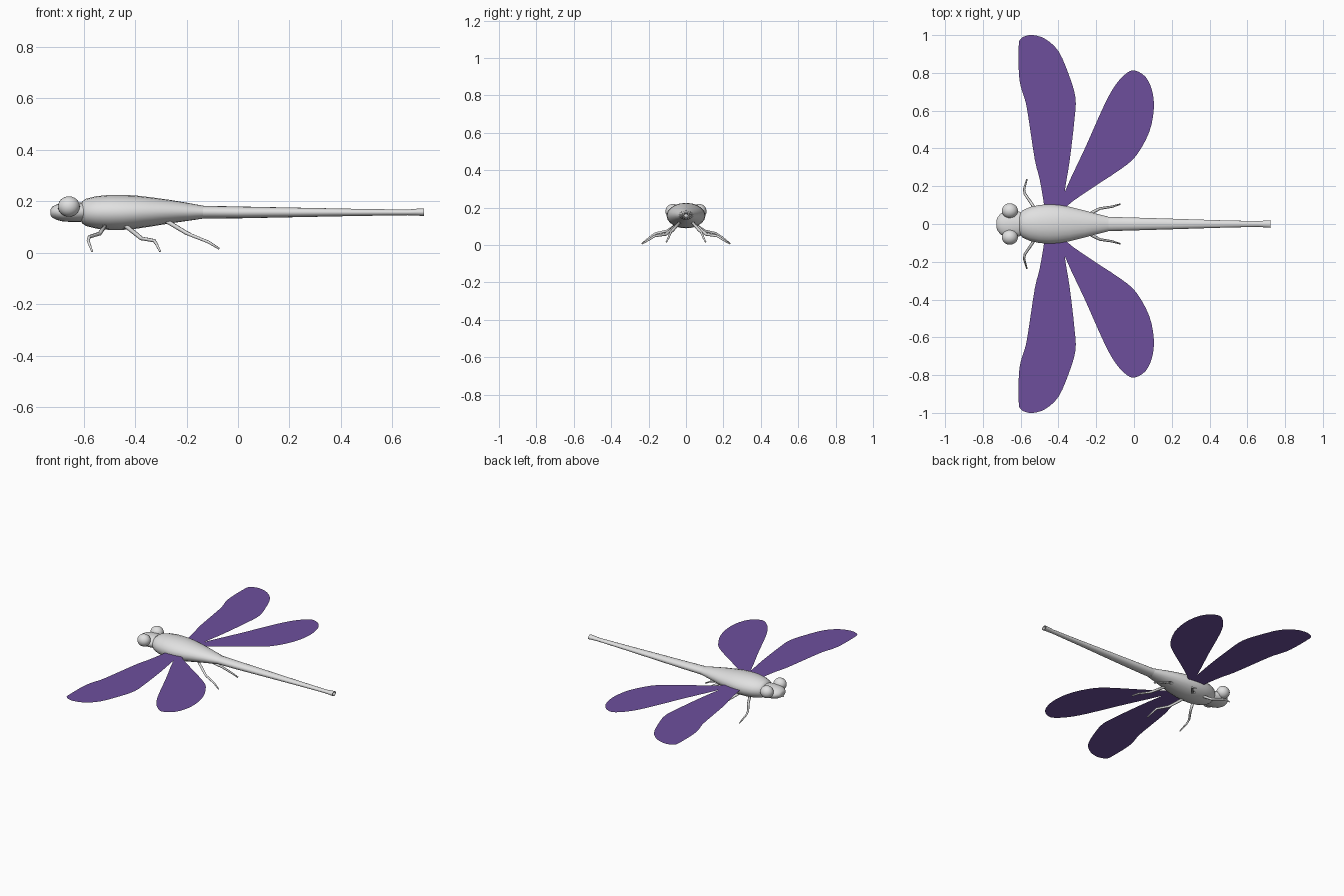
import bpy, bmesh, math
from mathutils import Vector

if "Cube" in bpy.data.objects:
    bpy.data.objects.remove(bpy.data.objects["Cube"])


def material(name, rgb):
    m = bpy.data.materials.new(name)
    m.diffuse_color = (*rgb, 1)
    m.use_nodes = True
    m.node_tree.nodes["Principled BSDF"].inputs["Base Color"].default_value = m.diffuse_color
    return m


PALE = material("pale grey", (0.75, 0.75, 0.75))
PURPLE = material("wing purple", (0.155, 0.078, 0.335))


def finish(name, bm, mat, smooth=True):
    me = bpy.data.meshes.new(name)
    bm.to_mesh(me)
    bm.free()
    me.materials.append(mat)
    for p in me.polygons:
        p.use_smooth = smooth
    ob = bpy.data.objects.new(name, me)
    bpy.context.collection.objects.link(ob)
    return ob


def skin(bm, rings):
    """Bridge a list of vertex rings and cap both ends."""
    n = len(rings[0])
    for a, b in zip(rings, rings[1:]):
        for i in range(n):
            j = (i + 1) % n
            bm.faces.new((a[i], a[j], b[j], b[i]))
    bm.faces.new(rings[0])
    bm.faces.new(rings[-1][::-1])
    bmesh.ops.recalc_face_normals(bm, faces=bm.faces[:])


def loft(name, sections, sides=20):
    """Elliptical sections along x: (x, centre z, half width, half height)."""
    bm = bmesh.new()
    rings = []
    for x, z, ry, rz in sections:
        ring = []
        for i in range(sides):
            a = math.tau * i / sides
            ring.append(bm.verts.new((x, ry * math.cos(a), z + rz * math.sin(a))))
        rings.append(ring)
    skin(bm, rings)
    return finish(name, bm, PALE)


def leg(name, points, radii, sides=6):
    """Thin jointed tube through the points."""
    pts = [Vector(p) for p in points]
    bm = bmesh.new()
    rings = []
    for i, (p, r) in enumerate(zip(pts, radii)):
        d = (pts[min(i + 1, len(pts) - 1)] - pts[max(i - 1, 0)]).normalized()
        u = d.cross(Vector((0, 0, 1))).normalized()
        v = d.cross(u)
        rings.append([bm.verts.new(p + r * (u * math.cos(math.tau * k / sides)
                                            + v * math.sin(math.tau * k / sides)))
                      for k in range(sides)])
    skin(bm, rings)
    finish(name, bm, PALE)


def rounded(outline, steps=3):
    """Closed smooth curve through the outline points."""
    p = [Vector(q) for q in outline]
    n, out = len(p), []
    for i in range(n):
        a, b, c, d = p[i - 1], p[i], p[(i + 1) % n], p[(i + 2) % n]
        for k in range(steps):
            t = k / steps
            out.append(0.5 * (2 * b + (c - a) * t + (2 * a - 5 * b + 4 * c - d) * t ** 2
                              + (3 * b - a - 3 * c + d) * t ** 3))
    return out


def wing(name, outline, side, z=0.154):
    """Flat sheet facing up."""
    bm = bmesh.new()
    f = bm.faces.new([bm.verts.new((x, side * y, z)) for x, y in rounded(outline)])
    f.normal_update()
    if f.normal.z < 0:
        f.normal_flip()
    bmesh.ops.triangulate(bm, faces=[f])
    finish(name, bm, PURPLE, False)


# Thorax tapering into the abdomen
thorax = loft("thorax", [
    (-0.612, 0.157, 0.030, 0.022), (-0.606, 0.157, 0.055, 0.042),
    (-0.590, 0.157, 0.072, 0.053), (-0.550, 0.157, 0.090, 0.063),
    (-0.500, 0.157, 0.101, 0.068), (-0.450, 0.157, 0.104, 0.068),
    (-0.400, 0.158, 0.101, 0.065), (-0.340, 0.159, 0.091, 0.057),
    (-0.260, 0.160, 0.071, 0.045), (-0.190, 0.159, 0.052, 0.034),
    (-0.135, 0.158, 0.038, 0.025)])

# Long tail with a flared, hollow tip
tail = loft("tail", [
    (-0.140, 0.158, 0.038, 0.025), (0.000, 0.157, 0.034, 0.023),
    (0.200, 0.157, 0.028, 0.019), (0.450, 0.157, 0.020, 0.014),
    (0.660, 0.157, 0.015, 0.011), (0.690, 0.158, 0.018, 0.013),
    (0.722, 0.158, 0.020, 0.015), (0.722, 0.158, 0.014, 0.011),
    (0.700, 0.158, 0.010, 0.008)], 16)

# Head
head = loft("head", [
    (-0.728, 0.158, 0.020, 0.012), (-0.722, 0.158, 0.037, 0.021),
    (-0.705, 0.158, 0.056, 0.030), (-0.680, 0.158, 0.069, 0.036),
    (-0.650, 0.158, 0.074, 0.038), (-0.620, 0.158, 0.070, 0.038),
    (-0.590, 0.158, 0.058, 0.036)])

for ob in (tail, thorax, head):
    bpy.ops.object.select_all(action='DESELECT')
    ob.select_set(True)
    bpy.context.view_layer.objects.active = ob
    bpy.ops.object.shade_smooth_by_angle(angle=math.radians(50))

FRONT_WING = [
    (-0.470, 0.03), (-0.476, 0.10), (-0.50, 0.24), (-0.525, 0.34), (-0.56, 0.57),
    (-0.575, 0.65), (-0.60, 0.73), (-0.61, 0.81), (-0.61, 0.95), (-0.60, 0.98),
    (-0.575, 0.995), (-0.535, 1.0), (-0.47, 0.98), (-0.40, 0.915), (-0.345, 0.79),
    (-0.31, 0.67), (-0.315, 0.555), (-0.34, 0.34), (-0.365, 0.185), (-0.385, 0.03)]
REAR_WING = [
    (-0.41, 0.03), (-0.36, 0.185), (-0.26, 0.40), (-0.155, 0.635), (-0.095, 0.74),
    (-0.037, 0.80), (0.005, 0.812), (0.06, 0.78), (0.095, 0.71), (0.105, 0.61),
    (0.08, 0.485), (0.01, 0.36), (-0.075, 0.287), (-0.23, 0.185), (-0.36, 0.09),
    (-0.37, 0.03)]
LEGS = {
    "front_leg": [(-0.515, 0.05, 0.108), (-0.537, 0.10, 0.075), (-0.578, 0.16, 0.062),
                  (-0.582, 0.185, 0.047), (-0.567, 0.237, 0.006)],
    "middle_leg": [(-0.44, 0.05, 0.108), (-0.375, 0.11, 0.056), (-0.325, 0.17, 0.047),
                   (-0.316, 0.19, 0.033), (-0.303, 0.235, 0.006)],
    "rear_leg": [(-0.28, 0.03, 0.125), (-0.20, 0.072, 0.077), (-0.18, 0.082, 0.068),
                 (-0.115, 0.092, 0.042), (-0.073, 0.105, 0.016)]}

# Mirrored eyes, wings and legs
for side, tag in ((1, "left"), (-1, "right")):
    bm = bmesh.new()
    bmesh.ops.create_uvsphere(bm, u_segments=20, v_segments=12, radius=0.041)
    bmesh.ops.scale(bm, verts=bm.verts[:], vec=(1.04, 0.97, 0.96))
    bmesh.ops.translate(bm, verts=bm.verts[:], vec=(-0.657, side * 0.070, 0.180))
    finish("eye_" + tag, bm, PALE)
    wing("front_wing_" + tag, FRONT_WING, side)
    wing("rear_wing_" + tag, REAR_WING, side)
    for name, pts in LEGS.items():
        leg(name + "_" + tag, [(x, side * y, z) for x, y, z in pts],
            (0.009, 0.008, 0.007, 0.006, 0.004))
